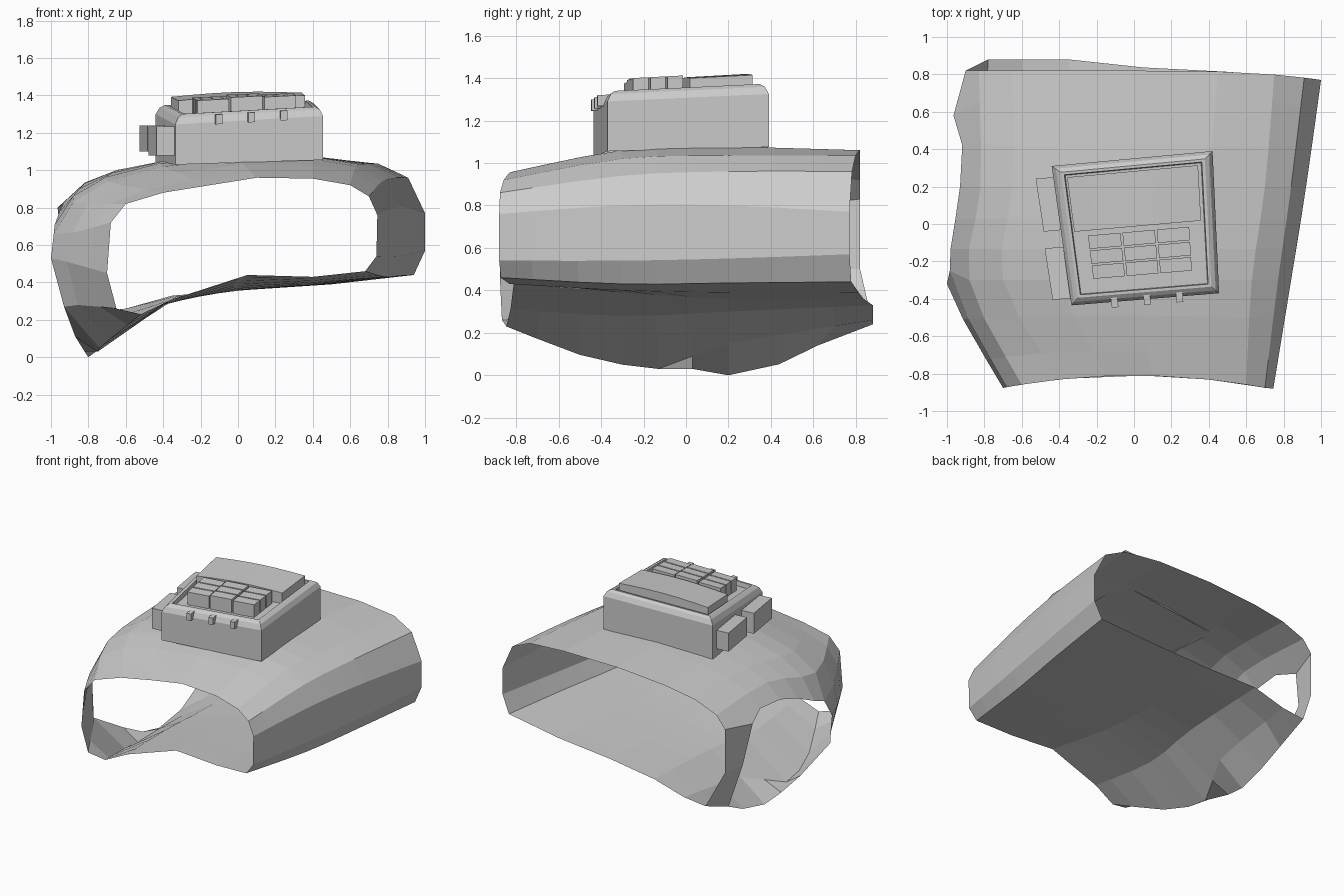
import bpy, bmesh, math

if "Cube" in bpy.data.objects:
    bpy.data.objects.remove(bpy.data.objects["Cube"])


def make(name, verts, faces):
    bm = bmesh.new()
    vs = [bm.verts.new(v) for v in verts]
    for f in faces:
        bm.faces.new([vs[i] for i in f])
    bmesh.ops.delete(bm, geom=[v for v in bm.verts if not v.link_faces], context='VERTS')
    bmesh.ops.recalc_face_normals(bm, faces=bm.faces)
    me = bpy.data.meshes.new(name)
    bm.to_mesh(me)
    bm.free()
    ob = bpy.data.objects.new(name, me)
    bpy.context.collection.objects.link(ob)
    return ob


# --- Hand wrap: cross-sections (x, z) from upper left, over the top, round to the thumb side
front = [(-.68, .72), (-.6, .82), (-.4, .88), (-.15, .92), (.1, .96), (.4, .955), (.6, .92), (.7, .86),
         (.745, .76), (.74, .54), (.68, .46), (.4, .43), (.05, .44), (-.35, .31), (-.52, .23), (-.65, .26), (-.7, .45)]
knuckle = [(-.97, .66), (-.88, .83), (-.7, .94), (-.4, 1.02), (0, 1.06), (.4, 1.06), (.63, 1.02), (.77, .94),
           (.84, .8), (.84, .54), (.78, .43), (.4, .4), (0, .39), (-.4, .28), (-.74, .05), (-.93, .26), (-1, .53)]
middle = [(-.93, .83), (-.82, .93), (-.65, 1.0), (-.4, 1.05), (0, 1.075), (.4, 1.075), (.7, 1.035), (.84, .96),
          (.92, .8), (.92, .55), (.86, .435), (.45, .39), (0, .36), (-.35, .3), (-.6, .15), (-.8, 0), (-.95, .47)]
back = [(-.9, .83), (-.83, .92), (-.65, .99), (-.4, 1.03), (0, 1.06), (.45, 1.06), (.75, 1.035), (.91, .96),
        (1, .77), (1, .57), (.94, .44), (.5, .39), (.05, .36), (-.35, .33), (-.6, .26), (-.78, .24), (-.9, .5)]


def station(prof, kind):
    out = []
    for x, z in prof:
        if kind == 'front':
            y = -.81 - .07 * min(1, (x / .72) ** 2)
        elif kind == 'back':
            low = min(1, max(0, (.45 - z) / .12)) * min(1, max(0, (.2 - x) / .4))
            y = .82 - .05 * max(x, 0) ** 3 + .06 * low
        else:
            y = kind
        out.append((x, y, z))
    return out


keys = [station(front, 'front'), station(knuckle, -.3), station(middle, .2), station(back, 'back')]


def catmull(a, b, c, d, t):
    return .5 * (2 * b + (c - a) * t + (2 * a - 5 * b + 4 * c - d) * t * t + (3 * b - a - 3 * c + d) * t ** 3)


STEPS = 3
rings = []
for s in range(3):
    quad = [keys[max(0, min(3, s + o))] for o in (-1, 0, 1, 2)]
    for k in range(STEPS):
        ring = []
        for pts in zip(*quad):
            p = [catmull(*c, k / STEPS) for c in zip(*pts)]
            ring.append([max(-1, min(1, p[0])), p[1], max(0, p[2])])
        rings.append(ring)
rings.append(keys[3])
# shape the rim of the thumb hole
for r, i, p in ((3, 0, (-.985, -.25, .66)), (3, 16, (-1, -.32, .53)), (3, 15, (-.93, -.4, .27)),
                (4, 15, (-.87, -.13, .11)), (4, 14, (-.75, -.13, .03)),
                (5, 15, (-.82, .03, .03)), (5, 14, (-.68, .03, .09)),
                (8, 0, (-.965, .58, .8)), (8, 16, (-.93, .65, .5)), (8, 15, (-.79, .62, .14))):
    rings[r][i] = p

n = len(front)
verts = [p for r in rings for p in r]
faces = []
for r in range(len(rings) - 1):
    for i in range(n):
        # thumb hole: side columns left out between knuckle and strap
        if i >= n - 2 and 3 <= r < 8:
            continue
        j = (i + 1) % n
        faces.append((r * n + i, r * n + j, (r + 1) * n + j, (r + 1) * n + i))
make("hand_wrap", verts, faces)

# --- Device: all parts laid out in (u, v) on a slightly skewed, tilted quad
CORNERS = ((-.335, -.435, 1.29), (.455, -.37, 1.335), (.42, .39, 1.37), (-.44, .31, 1.345))
BASE = (1.03, 1.055, 1.075, 1.045)


def weights(u, v):
    return ((1 - u) * (1 - v), u * (1 - v), u * v, (1 - u) * v)


def P(u, v, dz=0, z=None):
    w = weights(u, v)
    x, y, h = (sum(a * c[k] for a, c in zip(w, CORNERS)) for k in range(3))
    return (x, y, h + dz if z is None else z)


def block(name, u0, u1, v0, v1, bottom, top, absolute=False, arch=0.0, seg=1):
    vs, fs = [], []
    for s in range(seg + 1):
        t = s / seg
        u = u0 + (u1 - u0) * t
        up = top + arch * math.sin(math.pi * t)
        for v, h in ((v0, bottom), (v1, bottom), (v1, up), (v0, up)):
            vs.append(P(u, v, z=h) if absolute else P(u, v, h))
        if s:
            a, b = 4 * (s - 1), 4 * s
            fs += [(a + i, a + (i + 1) % 4, b + (i + 1) % 4, b + i) for i in range(4)]
    fs += [(0, 1, 2, 3), tuple(4 * seg + i for i in range(4))]
    return make(name, vs, fs)


# Casing with bevelled rim and recessed tray
UV = ((0, 0), (1, 0), (1, 1), (0, 1))
cv = [P(u, v, z=z) for (u, v), z in zip(UV, BASE)]
for inset, dz in ((0, -.045), (.022, -.01), (.05, .005), (.07, .005), (.075, -.03)):
    cv += [P(inset + u * (1 - 2 * inset), inset + v * (1 - 2 * inset), dz) for u, v in UV]
cf = [(4 * r + i, 4 * r + (i + 1) % 4, 4 * r + 4 + (i + 1) % 4, 4 * r + 4 + i)
      for r in range(5) for i in range(4)]
cf.append((20, 21, 22, 23))
make("device_casing", cv, cf)

# Raised screen, gently arched
block("screen", .085, .905, .52, .91, -.03, .05, arch=.015, seg=6)

# Keypad 3 x 3
for r in range(3):
    for c in range(3):
        u, v = .17 + c * .223, .175 + r * .107
        block(f"key_{r}_{c}", u, u + .21, v, v + .095, -.03, .066 + .007 * (c == 1))

# Front clips
for k, u in enumerate((.27, .49, .71)):
    block(f"front_clip_{k}", u, u + .045, -.04, .03, -.055, -.003)

# Side buttons
block("side_button_front", -.12, .03, .05, .42, 1.08, 1.235, absolute=True)
block("side_button_back", -.11, .03, .54, .92, 1.10, 1.24, absolute=True)
